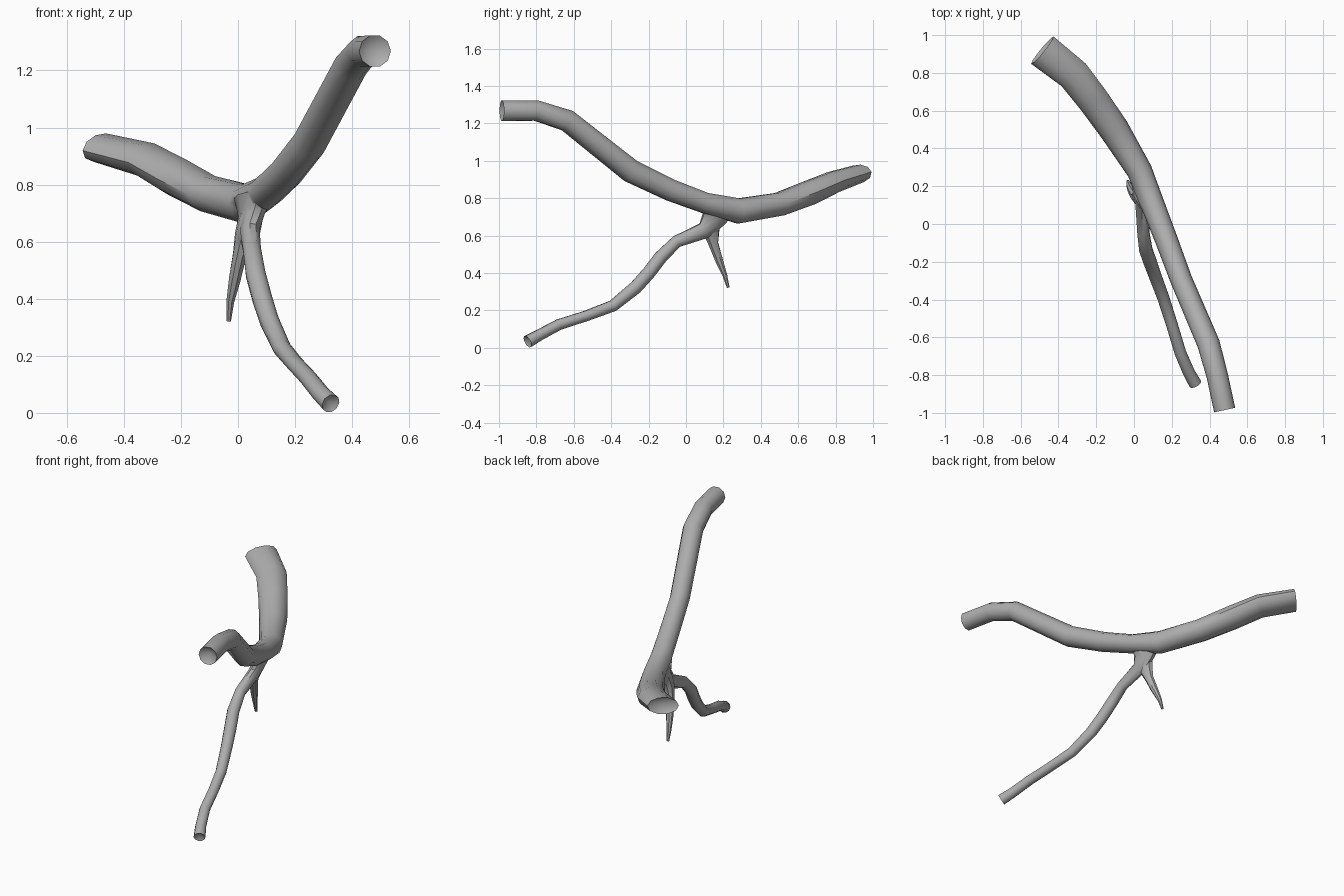
import bpy, bmesh, math
from mathutils import Vector

# All limbs lie roughly in one upright plane; this is its sideways direction
SIDE = Vector((0.93, 0.37, 0))

bark = bpy.data.materials.new("bark_grey")
bark.diffuse_color = (0.42, 0.42, 0.42, 1)


def limb(name, pts, sides):
    """Sweep an elliptical ring along (x, y, z, half width, half height) points."""
    bm = bmesh.new()
    pos = [Vector(p[:3]) for p in pts]
    rings = []
    for i, p in enumerate(pos):
        a = (p - pos[i - 1]).normalized() if i > 0 else Vector()
        b = (pos[i + 1] - p).normalized() if i < len(pos) - 1 else Vector()
        t = (a + b).normalized()
        u = (SIDE - t * SIDE.dot(t)).normalized()
        v = t.cross(u)
        w, h = pts[i][3:]
        rings.append([bm.verts.new(p + u * w * math.cos(k * math.tau / sides)
                                   + v * h * math.sin(k * math.tau / sides))
                      for k in range(sides)])
    for r, s in zip(rings, rings[1:]):
        for k in range(sides):
            j = (k + 1) % sides
            bm.faces.new((r[k], r[j], s[j], s[k]))
    # Hollow broken ends
    for ring, end, inner in ((rings[0], 0, 1), (rings[-1], -1, -2)):
        d = (pos[inner] - pos[end]).normalized() * min(pts[end][3:]) * 0.7
        c = bm.verts.new(pos[end] + d)
        for k in range(sides):
            bm.faces.new((ring[k], ring[(k + 1) % sides], c))
    bmesh.ops.recalc_face_normals(bm, faces=bm.faces)
    me = bpy.data.meshes.new(name)
    bm.to_mesh(me)
    bm.free()
    me.materials.append(bark)
    ob = bpy.data.objects.new(name, me)
    bpy.context.collection.objects.link(ob)
    return ob


# Thick main bough, front to back
bough = limb("branch", [
    (0.48, -0.985, 1.268, 0.057, 0.057),
    (0.44, -0.80, 1.268, 0.057, 0.057),
    (0.395, -0.635, 1.215, 0.060, 0.060),
    (0.25, -0.295, 0.945, 0.058, 0.064),
    (0.17, -0.08, 0.842, 0.060, 0.060),
    (0.10, 0.10, 0.775, 0.063, 0.057),
    (0.03, 0.28, 0.732, 0.067, 0.070),
    (-0.105, 0.50, 0.768, 0.080, 0.065),
    (-0.215, 0.655, 0.827, 0.084, 0.068),
    (-0.32, 0.79, 0.887, 0.088, 0.060),
    (-0.485, 0.92, 0.93, 0.094, 0.050)], 10)

# Long thinner branch hanging forward, flared at the fork
lower = limb("lower_branch", [
    (0.055, 0.165, 0.755, 0.060, 0.110),
    (0.048, 0.15, 0.69, 0.042, 0.070),
    (0.042, 0.10, 0.628, 0.035, 0.047),
    (0.05, -0.05, 0.568, 0.033, 0.033),
    (0.062, -0.135, 0.485, 0.036, 0.036),
    (0.085, -0.20, 0.40, 0.036, 0.036),
    (0.11, -0.27, 0.322, 0.034, 0.036),
    (0.155, -0.39, 0.225, 0.032, 0.032),
    (0.20, -0.53, 0.172, 0.031, 0.029),
    (0.245, -0.68, 0.124, 0.031, 0.030),
    (0.29, -0.785, 0.068, 0.032, 0.031),
    (0.325, -0.847, 0.033, 0.034, 0.035)], 10)

# Short tapering twig at the fork
twig = limb("twig", [
    (0.04, 0.14, 0.69, 0.034, 0.060),
    (0.022, 0.135, 0.62, 0.032, 0.047),
    (0.006, 0.147, 0.555, 0.025, 0.028),
    (-0.012, 0.178, 0.465, 0.022, 0.022),
    (-0.027, 0.207, 0.39, 0.015, 0.014),
    (-0.032, 0.226, 0.322, 0.008, 0.008)], 8)

# Fuse the limbs into one surface
bpy.context.view_layer.objects.active = bough
bough.select_set(True)
for part in (lower, twig):
    mod = bough.modifiers.new("fuse", 'BOOLEAN')
    mod.operation = 'UNION'
    mod.solver = 'EXACT'
    mod.object = part
    bpy.ops.object.modifier_apply(modifier=mod.name)
    bpy.data.objects.remove(part)
bpy.ops.object.shade_smooth_by_angle(angle=math.radians(40))
